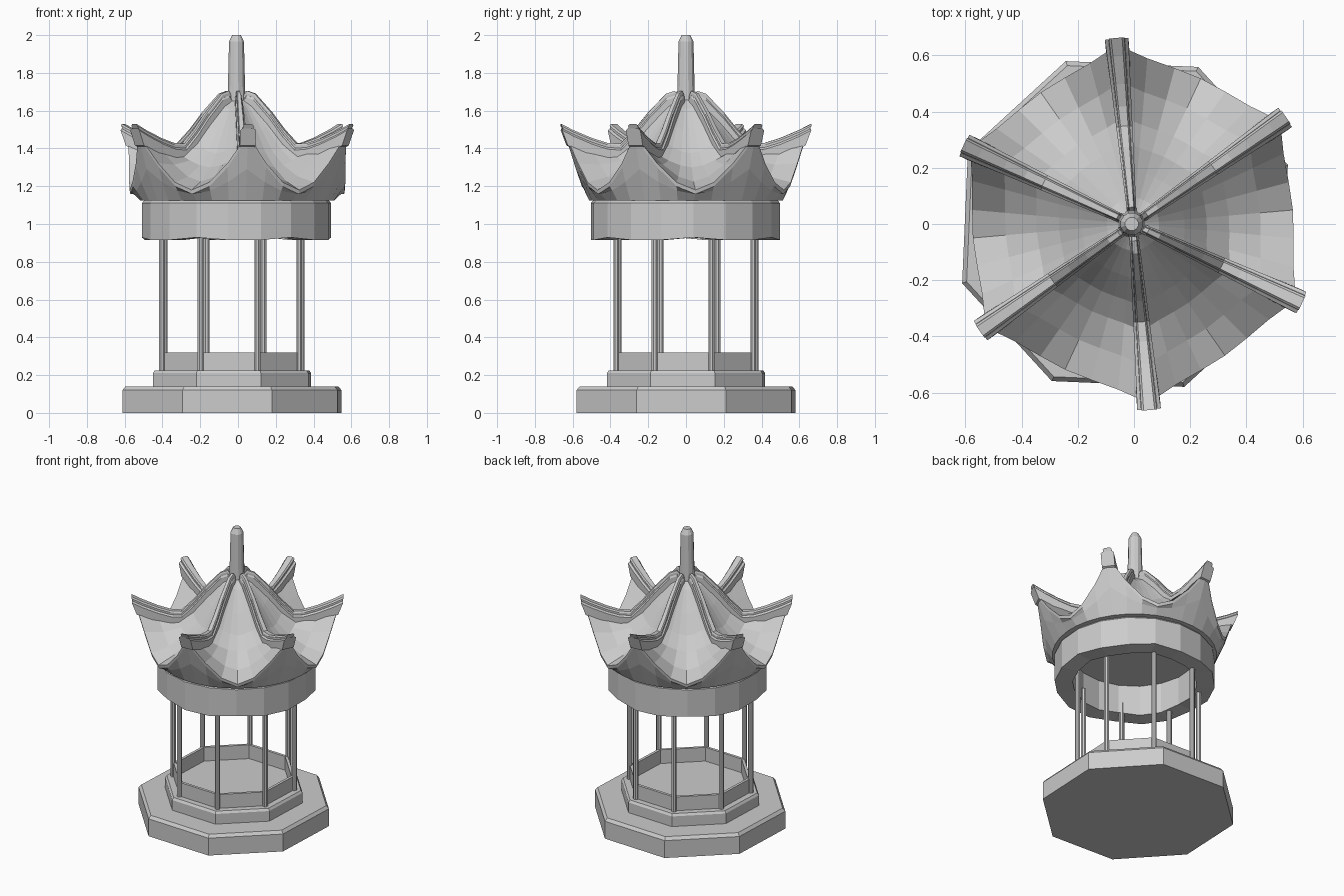
import bpy, bmesh
from math import sin, cos, radians, pi

if "Cube" in bpy.data.objects:
    bpy.data.objects.remove(bpy.data.objects["Cube"])

BASE_C = (-0.032, 0.0)      # the base sits slightly off the roof axis
BASE_A = 22.5 - 2.5         # octagon corner angle, slightly turned
ROOF_C = (-0.004, 0.0)
RIDGE_A = 35                # first ridge direction, then every 60 degrees


def finish(name, bm):
    bmesh.ops.recalc_face_normals(bm, faces=bm.faces)
    me = bpy.data.meshes.new(name)
    bm.to_mesh(me)
    bm.free()
    ob = bpy.data.objects.new(name, me)
    bpy.context.collection.objects.link(ob)
    return ob


def bridge(bm, loops, wrap=False):
    n = len(loops[0])
    pairs = list(zip(loops, loops[1:])) + ([(loops[-1], loops[0])] if wrap else [])
    for a, b in pairs:
        for i in range(n):
            j = (i + 1) % n
            bm.faces.new((a[i], a[j], b[j], b[i]))


def lathe(name, prof, n, ang, c, hollow=False, wave=None):
    """Polygonal turned part from (radius, z) pairs."""
    bm = bmesh.new()
    loops = []
    for k, (r, z) in enumerate(prof):
        loop = []
        for i in range(n):
            a = radians(ang) + 2 * pi * i / n
            dz = wave(k, a) if wave else 0
            loop.append(bm.verts.new((c[0] + r * cos(a), c[1] + r * sin(a), z + dz)))
        loops.append(loop)
    bridge(bm, loops, hollow)
    if not hollow:
        bm.faces.new(loops[0])
        bm.faces.new(loops[-1])
    return finish(name, bm)


def lerp(table, x):
    for (x0, y0), (x1, y1) in zip(table, table[1:]):
        if x <= x1:
            return y0 + (y1 - y0) * (x - x0) / (x1 - x0)
    return table[-1][1]


# Stepped octagonal base
lathe("base_step", [(.617, 0.01 - .01), (.617, .12), (.6, .14)], 8, BASE_A, BASE_C)
lathe("floor_step", [(.446, .13), (.446, .21), (.435, .225)], 8, BASE_A, BASE_C)
lathe("low_wall", [(.392, .22), (.392, .32), (.372, .32), (.372, .22)], 8, BASE_A, BASE_C, True)

# Eight slim posts on the corners
for i in range(8):
    a = radians(BASE_A + 45 * i)
    p = (BASE_C[0] + .393 * cos(a), BASE_C[1] + .393 * sin(a))
    lathe(f"post_{i + 1}", [(.017, .22), (.017, 1.0)], 8, 22.5, p)

# Wavy ring beam carried by the posts
lathe("ring_beam", [(.39, .92), (.503, .92), (.503, 1.11), (.485, 1.13), (.39, 1.13)], 18, 5,
      (-.008, -.003), True,
      lambda k, a: -.009 * cos(6 * (a - radians(RIDGE_A))) if k < 2 else 0)

# Roof shell: bell-shaped panels swept up to six corners
MID = [(0, 1.66), (.1, 1.61), (.27, 1.49), (.42, 1.375), (.57, 1.30), (.78, 1.225), (1, 1.18)]
HIP = [(0, 1.66), (.1, 1.64), (.27, 1.54), (.42, 1.44), (.57, 1.375), (.78, 1.41), (1, 1.475)]
N = 36
bm = bmesh.new()
cols = []
for i in range(N):
    deg = RIDGE_A + i * 360 / N
    t = abs(((deg - RIDGE_A) % 60) - 30) / 30       # 1 on a ridge, 0 mid-panel
    w = t ** 1.8
    r_end = .572 + .068 * t ** 3
    pts = []
    for (u, zm), (_, zr) in zip(MID, HIP):
        pts.append((.04 + (r_end - .04) * u, zm + (zr - zm) * w))
    re, ze = pts[-1]
    pts += [(re - .004, ze - .022),
            (.53 + .5 * (re - .53), 1.14 + .45 * (ze - 1.14)),
            (.515, 1.125), (.38, 1.125)]
    a = radians(deg)
    cols.append([bm.verts.new((ROOF_C[0] + r * cos(a), ROOF_C[1] + r * sin(a), z)) for r, z in pts])
rows = [list(row) for row in zip(*cols)]
bridge(bm, rows)
bm.faces.new(rows[0])
bm.faces.new(rows[-1])
finish("roof", bm)

# Stepped ridges running from the spire to the upturned corners
CREST = [(.03, 1.67), (.06, 1.705), (.105, 1.69), (.2, 1.592), (.275, 1.5), (.35, 1.425),
         (.42, 1.43), (.5, 1.455), (.6, 1.497), (.665, 1.53)]


def ridge(name, ang, width, drop, depth, shorten):
    a = radians(ang)
    bm = bmesh.new()
    loops = []
    for r, z in CREST:
        h = width * (.35 + .65 * r / .665)
        rr = r - shorten * r / .665
        sec = [(-h, z - drop - depth), (-h, z - drop - .01), (-h * .7, z - drop),
               (h * .7, z - drop), (h, z - drop - .01), (h, z - drop - depth)]
        # the foot of the end face leans back under the tip
        loops.append([bm.verts.new((
            ROOF_C[0] + (rr - (.03 if k in (0, 5) and r > .5 else 0)) * cos(a) - s * sin(a),
            ROOF_C[1] + (rr - (.03 if k in (0, 5) and r > .5 else 0)) * sin(a) + s * cos(a), zz))
            for k, (s, zz) in enumerate(sec)])
    bridge(bm, loops)
    bm.faces.new(loops[0])
    bm.faces.new(loops[-1])
    finish(name, bm)


for i in range(6):
    ang = RIDGE_A + 60 * i
    ridge(f"ridge_cap_{i + 1}", ang, .028, 0, .06, 0)
    ridge(f"ridge_foot_{i + 1}", ang, .042, .024, .09, .003)

# Spire
lathe("spire", [(.05, 1.6), (.048, 1.68), (.041, 1.965), (.024, 2.0)], 12, 15, (-.008, 0))
